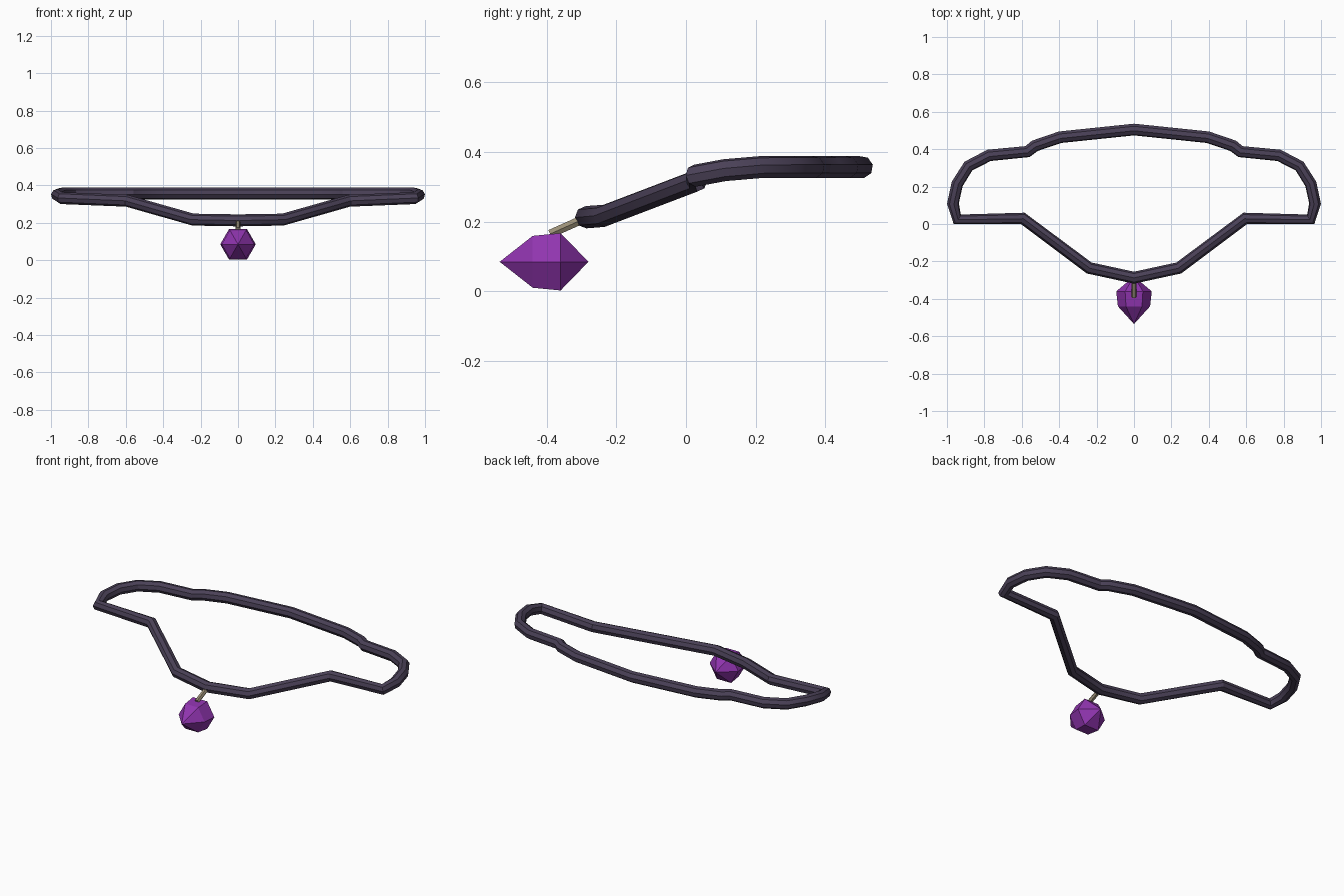
import bpy, bmesh, math
from mathutils import Vector

if "Cube" in bpy.data.objects:
    bpy.data.objects.remove(bpy.data.objects["Cube"])


def material(name, rgb):
    m = bpy.data.materials.new(name)
    m.diffuse_color = (*rgb, 1)
    m.use_nodes = True
    m.node_tree.nodes["Principled BSDF"].inputs["Base Color"].default_value = m.diffuse_color
    return m


cord_mat = material("dark violet cord", (0.068, 0.052, 0.095))
gem_mat = material("purple gem", (0.28, 0.035, 0.43))
loop_mat = material("dull brass", (0.32, 0.27, 0.18))


def tube(name, points, radius, mat, cyclic=False, resolution=2):
    """Sweep a round section along a straight-segment path and return a mesh."""
    curve = bpy.data.curves.new(name, 'CURVE')
    curve.dimensions = '3D'
    curve.bevel_depth = radius
    curve.bevel_resolution = resolution
    curve.use_fill_caps = not cyclic
    spline = curve.splines.new('POLY')
    spline.points.add(len(points) - 1)
    for p, co in zip(spline.points, points):
        p.co = (*co, 1)
    spline.use_cyclic_u = cyclic
    obj = bpy.data.objects.new(name, curve)
    bpy.context.collection.objects.link(obj)
    bpy.ops.object.select_all(action='DESELECT')
    obj.select_set(True)
    bpy.context.view_layer.objects.active = obj
    bpy.ops.object.convert(target='MESH')
    obj = bpy.context.object
    obj.data.materials.clear()
    obj.data.materials.append(mat)
    bpy.ops.object.shade_smooth_by_angle(angle=math.radians(30))
    return obj


# Cord: right half of the loop from front to back, mirrored to the left
half = [
    (0.24, -0.235, 0.217), (0.595, 0.03, 0.318), (0.945, 0.025, 0.332),
    (0.968, 0.11, 0.348), (0.945, 0.215, 0.357), (0.885, 0.31, 0.357),
    (0.775, 0.367, 0.357), (0.57, 0.387, 0.357), (0.53, 0.418, 0.357),
    (0.395, 0.464, 0.357),
]
front, back = (0, -0.287, 0.213), (0, 0.505, 0.357)
left = [(-x, y, z) for x, y, z in reversed(half)]
tube("cord", [front] + half + [back] + left, 0.032, cord_mat, cyclic=True)

# Short link between cord and gem
tube("pendant_link", [(0, -0.285, 0.212), (0, -0.39, 0.165)], 0.014, loop_mat, resolution=1)

# Gem: six-sided rings between two points, lying along y
bm = bmesh.new()
cz = 0.085
tip = bm.verts.new((0, -0.535, cz))
tail = bm.verts.new((0, -0.28, cz))
rings = []
for y, r in ((-0.44, 0.086), (-0.36, 0.095)):
    rings.append([bm.verts.new((r * math.cos(i * math.pi / 3), y,
                                cz + r * math.sin(i * math.pi / 3))) for i in range(6)])
a, b = rings
for i in range(6):
    j = (i + 1) % 6
    bm.faces.new((tip, a[i], a[j]))
    bm.faces.new((a[i], b[i], b[j], a[j]))
    bm.faces.new((b[i], tail, b[j]))
bmesh.ops.recalc_face_normals(bm, faces=bm.faces)
mesh = bpy.data.meshes.new("gem")
bm.to_mesh(mesh)
bm.free()
mesh.materials.append(gem_mat)
bpy.context.collection.objects.link(bpy.data.objects.new("gem", mesh))
